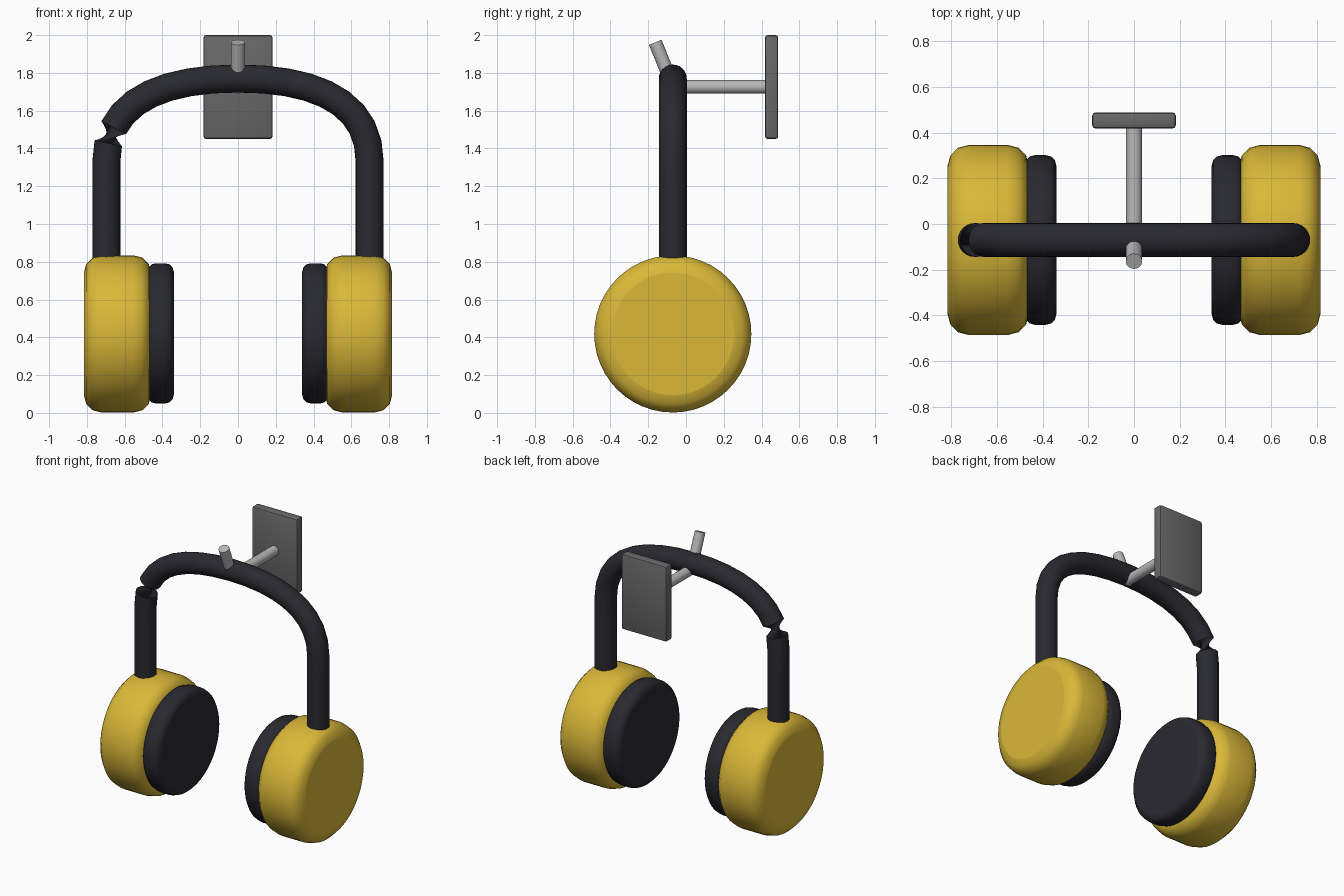
import bpy, bmesh, math
from mathutils import Vector

if "Cube" in bpy.data.objects:
    bpy.data.objects.remove(bpy.data.objects["Cube"])

CY = -0.07  # depth of the headphones' centre plane


def material(name, rgb):
    m = bpy.data.materials.new(name)
    m.diffuse_color = (*rgb, 1)
    m.use_nodes = True
    m.node_tree.nodes["Principled BSDF"].inputs["Base Color"].default_value = m.diffuse_color
    return m


YELLOW = material("yellow", (0.70, 0.48, 0.04))
BLACK = material("soft black", (0.022, 0.022, 0.030))
GREY = material("dark grey", (0.14, 0.14, 0.14))
SILVER = material("light grey", (0.48, 0.48, 0.48))


def finish(bm, name, mat, angle=40):
    bmesh.ops.recalc_face_normals(bm, faces=bm.faces)
    me = bpy.data.meshes.new(name)
    bm.to_mesh(me)
    bm.free()
    me.materials.append(mat)
    ob = bpy.data.objects.new(name, me)
    bpy.context.collection.objects.link(ob)
    bpy.ops.object.select_all(action='DESELECT')
    ob.select_set(True)
    bpy.context.view_layer.objects.active = ob
    bpy.ops.object.shade_smooth_by_angle(angle=math.radians(angle))
    for p in me.polygons:  # end caps stay flat
        if len(p.vertices) > 4:
            p.use_smooth = False
    return ob


def skin(rings, name, mat, angle=40):
    """Join rings of points into a capped tube."""
    bm = bmesh.new()
    vs = [[bm.verts.new(p) for p in r] for r in rings]
    n = len(vs[0])
    for a, b in zip(vs, vs[1:]):
        for i in range(n):
            j = (i + 1) % n
            bm.faces.new((a[i], a[j], b[j], b[i]))
    bm.faces.new(vs[0])
    bm.faces.new(vs[-1][::-1])
    return finish(bm, name, mat, angle)


def ring(c, u, v, r, n, turn=0.0):
    pts = []
    for i in range(n):
        a = 2 * math.pi * i / n + turn
        pts.append(c + (u * math.cos(a) + v * math.sin(a)) * r)
    return pts


def rounded_disc(name, mat, x0, x1, r, bevel, z, side, seg=3):
    """Disc along x with rounded rims."""
    prof = []
    for k in range(seg + 1):
        a = math.pi / 2 * k / seg
        prof.append((x0 + bevel * (1 - math.cos(a)), r - bevel * (1 - math.sin(a))))
    prof += [(x0 + x1 - x, q) for x, q in reversed(prof)]
    rings = [ring(Vector((side * x, CY, z)), Vector((0, 1, 0)), Vector((0, 0, 1)), q, 48)
             for x, q in prof]
    return skin(rings, name, mat)


def rod(name, a, b, r, mat):
    a, b = Vector(a), Vector(b)
    u = Vector((1, 0, 0))
    v = (b - a).normalized().cross(u)
    return skin([ring(a, u, v, r, 24), ring(b, u, v, r, 24)], name, mat)


# Ear cups and cushions
for side, label in ((-1, "left"), (1, "right")):
    rounded_disc(label + "_ear_cup", YELLOW, 0.46, 0.816, 0.416, 0.092, 0.418, side)
    rounded_disc(label + "_ear_cushion", BLACK, 0.34, 0.48, 0.371, 0.045, 0.421, side)

# Headband: straight arms and a curved top, with a twisted pinch on the left
P = [(0.697, 1.33), (0.697, 1.64), (0.42, 1.77), (0.0, 1.77)]


def bez(t):
    w = ((1 - t) ** 3, 3 * t * (1 - t) ** 2, 3 * t * t * (1 - t), t ** 3)
    return tuple(sum(k * p[i] for k, p in zip(w, P)) for i in (0, 1))


half = [(0.697, 0.76), (0.697, 1.2)] + [bez(k / 9) for k in range(10)]
path = [Vector((-x, CY, z)) for x, z in half]
path += [Vector((x, CY, z)) for x, z in reversed(half[:-1])]
rings = []
for i, c in enumerate(path):
    t = (path[min(i + 1, len(path) - 1)] - path[max(i - 1, 0)]).normalized()
    u = Vector((0, 1, 0))
    turn = math.radians(150) if i > 3 else 0.0
    rings.append(ring(c, u, t.cross(u), 0.074, 24, turn))
skin(rings, "headband", BLACK, 50)

# Wall hook: peg, upturned tip and back plate
rod("hook_peg", (0, -0.07, 1.726), (0, 0.44, 1.726), 0.036, SILVER)
rod("hook_tip", (0, -0.067, 1.726), (0, -0.163, 1.962), 0.036, SILVER)

bm = bmesh.new()
bmesh.ops.create_cube(bm, size=1)
for v in bm.verts:
    v.co = Vector((v.co.x * 0.366, v.co.y * 0.07 + 0.453, v.co.z * 0.55 + 1.725))
bmesh.ops.bevel(bm, geom=bm.edges[:], offset=0.014, segments=2, profile=0.5, affect='EDGES')
finish(bm, "wall_plate", GREY, 30)
